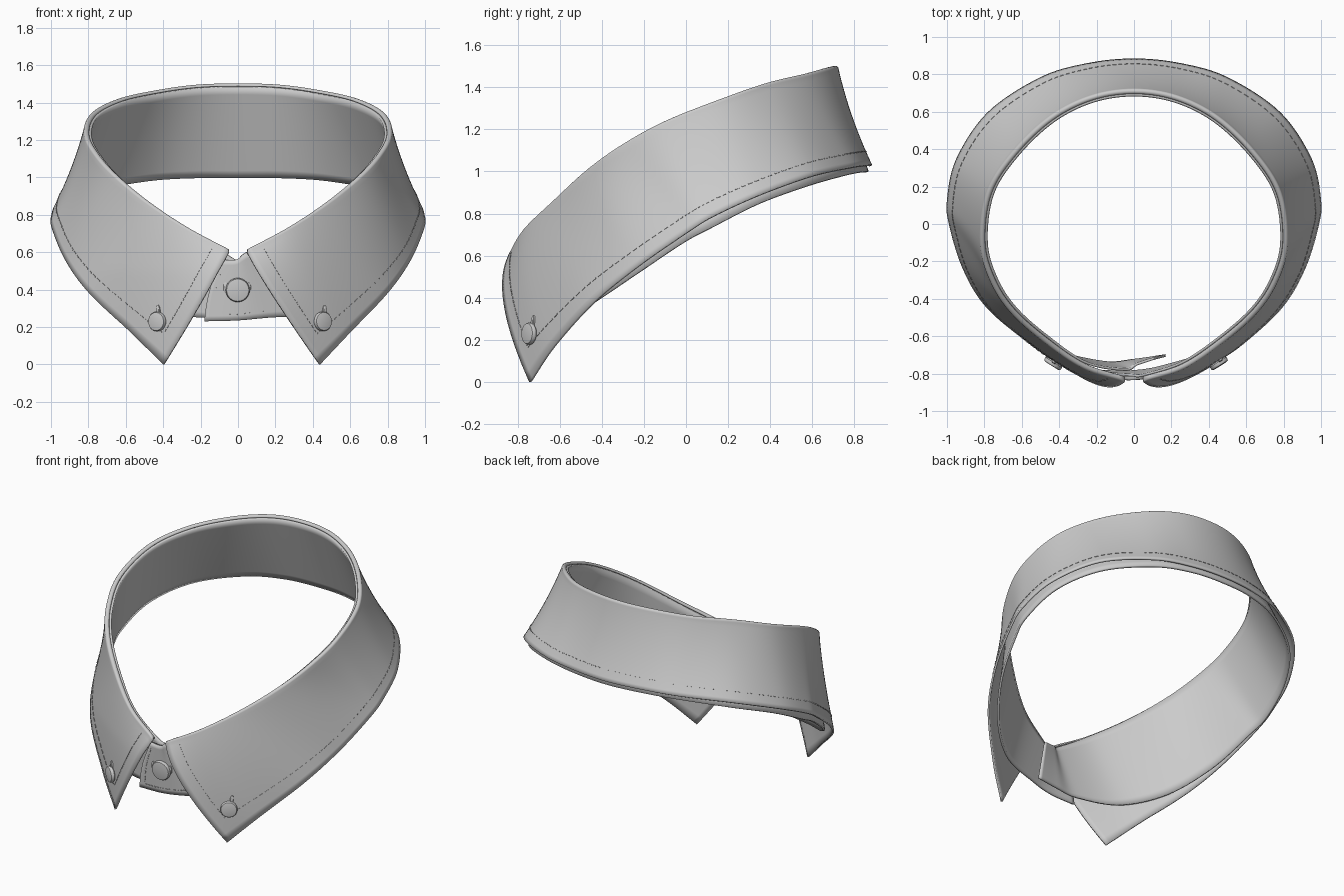
import bpy, bmesh, math
from mathutils import Vector as V

if "Cube" in bpy.data.objects:
    bpy.data.objects.remove(bpy.data.objects["Cube"])

# Half rails, front to back: fold line, leaf lower edge, stand lower edge
fold = [(.05, -.845, .60), (.27, -.775, .715), (.48, -.635, .85), (.66, -.475, .995),
        (.77, -.305, 1.115), (.825, -.1, 1.225), (.79, .17, 1.33), (.65, .39, 1.405),
        (.45, .58, 1.45), (.23, .69, 1.48), (0, .725, 1.487)]
edge = [(.44, -.745, 0), (.6, -.63, .17), (.8, -.44, .38), (.92, -.23, .55), (.99, 0, .71),
        (1, .13, .79), (.95, .35, .89), (.78, .6, .98), (.5, .785, 1.02), (.25, .86, 1.03),
        (0, .885, 1.03)]
base = [(.17, -.765, .25), (.45, -.67, .27), (.68, -.49, .35), (.85, -.26, .50), (.94, -.02, .66),
        (.965, .12, .735), (.915, .35, .85), (.755, .585, .935), (.485, .765, .985),
        (.24, .845, 1), (0, .868, 1)]
bulge = [1, .55, .25, .05, 0, 0, 0, 0, 0, 0, 0]


def inward(p):
    return V((-p[0], -p[1], 0)).normalized()


def full(half):
    half = [V(p) for p in half]
    return half + [V((-p.x, p.y, p.z)) for p in reversed(half[:-1])]


def rail(pts, t):
    """Smooth curve through pts, t from 0 to 1."""
    n = len(pts) - 1
    i = min(int(t * n), n - 1)
    f = t * n - i
    b, c = pts[i], pts[i + 1]
    a = pts[i - 1] if i else b * 2 - c
    d = pts[i + 2] if i + 2 <= n else c * 2 - b
    return .5 * (2 * b + (c - a) * f + (2 * a - 5 * b + 4 * c - d) * f * f
                 + (3 * b - a - 3 * c + d) * f ** 3)


mid = []
for f, e, w in zip(fold, edge, bulge):
    m = (V(f) + V(e)) / 2
    mid.append(m + V((-.05, -.07, .06)) * w + inward(m) * .014 * (w == 0))
F, M, E = full(fold), full(mid), full(edge)


def leaf(u, v):
    """Outer leaf; negative v rolls over the fold."""
    f = rail(F, u)
    if v < 0:
        a, r = -v * math.pi, .015
        return f + inward(f) * r * (1 - math.cos(a)) + V((0, 0, r * math.sin(a)))
    p = (f * (1 - v) * (1 - 2 * v) + rail(M, u) * 4 * v * (1 - v) + rail(E, u) * v * (2 * v - 1))
    if p.x < 0 and p.y < -.3:
        p.x += .04 * max(0, .5 - p.z) / .5 * min(1, (-.3 - p.y) / .3)
    return p


def finish(name, bm, angle=40):
    me = bpy.data.meshes.new(name)
    bm.to_mesh(me)
    bm.free()
    ob = bpy.data.objects.new(name, me)
    bpy.context.collection.objects.link(ob)
    bpy.ops.object.select_all(action='DESELECT')
    ob.select_set(True)
    bpy.context.view_layer.objects.active = ob
    bpy.ops.object.shade_smooth_by_angle(angle=math.radians(angle))
    return ob


def sheet(name, fn, nu, vs, thick):
    bm = bmesh.new()
    g = [[bm.verts.new(fn(i / nu, v)) for v in vs] for i in range(nu + 1)]
    for i in range(nu):
        for j in range(len(vs) - 1):
            bm.faces.new((g[i][j], g[i][j + 1], g[i + 1][j + 1], g[i + 1][j]))
    ob = finish(name, bm)
    s = ob.modifiers.new("thickness", 'SOLIDIFY')
    s.thickness, s.offset = thick, -1
    return ob


# Folded outer leaf
sheet("collar_leaf", leaf, 160, [-1 + k / 8 for k in range(8)] + [k / 20 for k in range(21)], .013)

# Inner stand with overlapping front ends
top = [f + inward(f) * .03 for f in F]
bot = full(base)
top[-1] += V((0, .03, -.02))
bot[-1] += V((0, .02, 0))
top = [V((-.085, -.81, .56)), V((-.01, -.815, .56))] + top + [V((.02, -.755, .55)), V((.11, -.725, .53))]
bot = [V((-.18, -.795, .23)), V((0, -.795, .235))] + bot + [V((0, -.735, .25)), V((.17, -.71, .25))]


def stand(u, v):
    p = rail(top, u).lerp(rail(bot, u), v)
    if u < .05:   # rounded outline of the front end
        p.x -= .02 * math.sin(math.pi * v) * (1 - u / .05)
    return p


sheet("collar_stand", stand, 180, [k / 12 for k in range(13)], .014)


# Stitching
def stitches(name, fn, path, count):
    bm = bmesh.new()
    for k in range(count):
        pts = []
        for s in (0, .6):
            u, v = path((k + s) / count)
            p = fn(u, v)
            du = fn(u + .002, v) - p
            dv = fn(u, v + .01) - p
            pts.append((p, dv.cross(du).normalized()))
        (a, n), (b, _) = pts
        side = (b - a).cross(n).normalized() * .0025
        lo = [bm.verts.new(q) for q in (a - side, b - side, b + side, a + side)]
        hi = [bm.verts.new(q.co + n * .003) for q in lo]
        bm.faces.new(hi)
        for i in range(4):
            j = (i + 1) % 4
            bm.faces.new((lo[i], lo[j], hi[j], hi[i]))
    bmesh.ops.recalc_face_normals(bm, faces=bm.faces)
    finish(name, bm)


stitches("hem_stitching", leaf, lambda t: (.018 + .964 * t, .86), 150)
stitches("front_stitching_right", leaf, lambda t: (.018, .06 + .8 * t), 26)
stitches("front_stitching_left", leaf, lambda t: (.982, .06 + .8 * t), 26)
stitches("tab_stitching", stand, lambda t: (.009, .12 + .78 * t), 14)
stitches("tab_hem_stitching", stand, lambda t: (.009 + .075 * t, .9), 14)


# Buttons and buttonholes
def locate(fn, x, z, u0, u1):
    best = min(((u0 + (u1 - u0) * i / 80, j / 60) for i in range(81) for j in range(59)),
               key=lambda q: (fn(*q).x - x) ** 2 + (fn(*q).z - z) ** 2)
    p = fn(*best)
    du, dv = fn(best[0] + .001, best[1]) - p, fn(best[0], best[1] + .005) - p
    return p, dv.cross(du).normalized()


def disc(name, p, n, profile, scale=(1, 1), tilt=0):
    """Revolved profile of (radius, height) on a surface point."""
    x = V((0, 0, 1)).cross(n).normalized()
    y = n.cross(x)
    bm = bmesh.new()
    rings = []
    for r, h in profile:
        ring = []
        for k in range(32):
            a = 2 * math.pi * k / 32
            c, s = math.cos(a) * r * scale[0], math.sin(a) * r * scale[1]
            c, s = c * math.cos(tilt) - s * math.sin(tilt), c * math.sin(tilt) + s * math.cos(tilt)
            ring.append(bm.verts.new(p + x * c + y * s + n * h))
        rings.append(ring)
    for a, b in zip(rings, rings[1:]):
        for k in range(32):
            bm.faces.new((a[k], a[k - 31], b[k - 31], b[k]))
    bm.faces.new(rings[-1])
    bm.faces.new(rings[0][::-1])
    finish(name, bm)


def button(name, fn, x, z, r, u0, u1, hole, tilt):
    p, n = locate(fn, x, z, u0, u1)
    disc(name, p, n, [(r * .9, 0), (r, .006), (r, .018), (r * .93, .025), (r * .8, .027)])
    for k, (dx, dz) in enumerate(hole):
        q, m = locate(fn, x + dx, z + dz, u0, u1)
        disc(f"{name}_hole_{k}", q, m, [(.028, -.002), (.028, .008), (.02, .011)], (.4, 1), tilt)


button("tip_button_right", leaf, .445, .23, .052, 0, .12, [(.012, .062)], -.15)
button("tip_button_left", leaf, -.43, .225, .052, .88, 1, [(.0, .062)], .1)
button("tab_button", stand, -.005, .4, .064, 0, .12, [(-.06, .01), (.06, .01)], 0)
